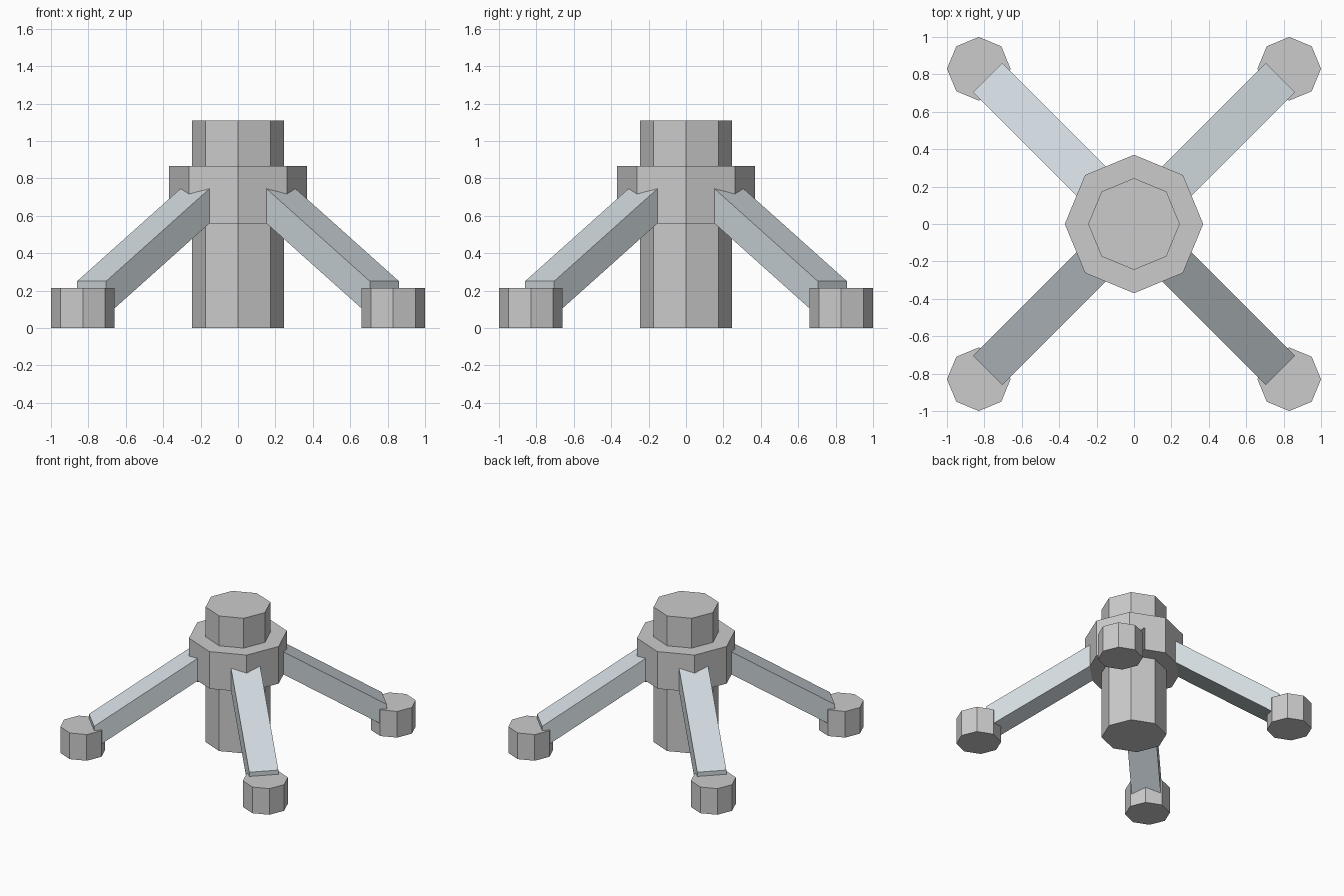
import bpy, math
from mathutils import Vector

if "Cube" in bpy.data.objects:
    bpy.data.objects.remove(bpy.data.objects["Cube"])

def octagon(name, x, y, r, z0, z1):
    # Eight-sided prism with corners on the axes
    bpy.ops.mesh.primitive_cylinder_add(vertices=8, radius=r, depth=z1 - z0,
                                        location=(x, y, (z0 + z1) / 2))
    bpy.context.object.name = name

leg_mat = bpy.data.materials.new("blue_grey")
leg_mat.diffuse_color = (0.64, 0.70, 0.74, 1)
leg_mat.use_nodes = True
leg_mat.node_tree.nodes["Principled BSDF"].inputs["Base Color"].default_value = leg_mat.diffuse_color

def leg(name, angle):
    # Sloping beam: side profile in (radius, z), extruded across its width
    profile = [(0.2, 0.824), (1.107, 0.25), (1.107, 0.065), (0.2, 0.639)]
    half = 0.11
    verts = [(r, s, z) for s in (-half, half) for r, z in profile]
    faces = [(0, 1, 2, 3), (7, 6, 5, 4)]
    faces += [(i, i + 4, (i + 1) % 4 + 4, (i + 1) % 4) for i in range(4)]
    mesh = bpy.data.meshes.new(name)
    mesh.from_pydata(verts, [], faces)
    mesh.materials.append(leg_mat)
    ob = bpy.data.objects.new(name, mesh)
    ob.rotation_euler.z = angle
    bpy.context.collection.objects.link(ob)

# Central column and collar
octagon("column", 0, 0, 0.245, 0, 1.11)
octagon("collar", 0, 0, 0.37, 0.56, 0.865)

# Four diagonal legs with feet
corners = {"back_right": (1, 1), "back_left": (-1, 1),
           "front_left": (-1, -1), "front_right": (1, -1)}
for side, (sx, sy) in corners.items():
    leg(side + "_leg", math.atan2(sy, sx))
    octagon(side + "_foot", 0.83 * sx, 0.83 * sy, 0.17, 0, 0.215)

# Consistent outward normals
bpy.ops.object.select_all(action='SELECT')
bpy.ops.object.mode_set(mode='EDIT')
bpy.ops.mesh.select_all(action='SELECT')
bpy.ops.mesh.normals_make_consistent(inside=False)
bpy.ops.object.mode_set(mode='OBJECT')
